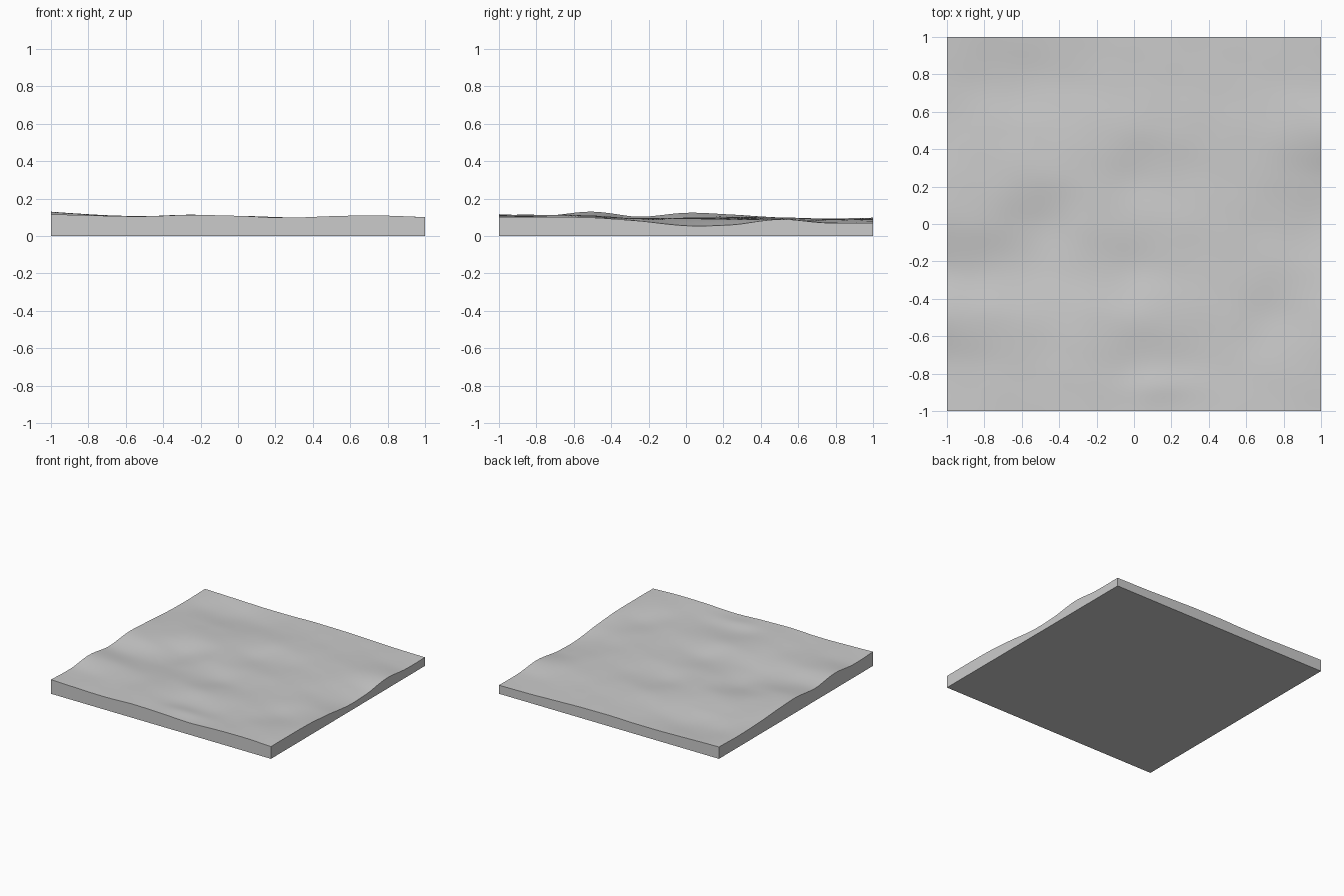
import bpy
import bmesh
import math

cube = bpy.data.objects.get("Cube")
if cube:
    bpy.data.objects.remove(cube, do_unlink=True)

# Stone colour
stone = bpy.data.materials.new("stone grey")
stone.use_nodes = True
grey = (0.6, 0.6, 0.6, 1.0)
stone.diffuse_color = grey
stone.node_tree.nodes["Principled BSDF"].inputs["Base Color"].default_value = grey

# Coarse height map in thousandths: rows run back to front, columns left to right
HEIGHTS = [
    [98, 92, 86, 85, 90, 88, 80, 73, 70],
    [93, 79, 74, 81, 91, 91, 85, 77, 70],
    [99, 95, 93, 94, 98, 97, 93, 91, 89],
    [114, 105, 102, 98, 83, 89, 93, 86, 60],
    [124, 104, 79, 97, 92, 96, 95, 82, 55],
    [103, 89, 84, 93, 83, 93, 96, 91, 80],
    [130, 113, 104, 109, 106, 100, 99, 86, 98],
    [109, 106, 105, 113, 96, 91, 99, 103, 101],
    [116, 109, 105, 113, 107, 97, 106, 109, 101],
]
LAST = len(HEIGHTS) - 1
CELLS = 96


def spline(values, t):
    """Smooth Catmull-Rom reading of evenly spaced values, t in 0..1."""
    i = min(int(t * LAST), LAST - 1)
    f = t * LAST - i
    b, c = values[i], values[i + 1]
    a = values[i - 1] if i > 0 else 2 * b - c
    d = values[i + 2] if i + 2 <= LAST else 2 * c - b
    return b + f / 2 * (c - a + f * (2*a - 5*b + 4*c - d + f * (3*(b - c) + d - a)))


def terrain_height(x, y):
    u, v = (x + 1) / 2, (1 - y) / 2
    height = spline([spline(row, u) for row in HEIGHTS], v)
    # Small mound close to the front edge
    mound = 9 * math.exp(-((x - 0.13) / 0.2) ** 2 - ((y + 0.87) / 0.08) ** 2)
    # Faint surface ripple
    ripple = 0.4 * math.sin(17 * x + 9 * y) * math.sin(21 * y - 6 * x)
    return (height + mound + ripple) / 1000


# Slab: flat grid extruded up, then the upper skin is shaped
bm = bmesh.new()
bmesh.ops.create_grid(bm, x_segments=CELLS, y_segments=CELLS, size=1)
rim = [e for e in bm.edges if e.is_boundary]
walls = bmesh.ops.extrude_edge_only(bm, edges=rim)["geom"]
base_loop = [e for e in walls if isinstance(e, bmesh.types.BMEdge)]
base_verts = {v for v in walls if isinstance(v, bmesh.types.BMVert)}
for v in bm.verts:
    v.co.z = 0 if v in base_verts else terrain_height(v.co.x, v.co.y)
bmesh.ops.contextual_create(bm, geom=[e for e in base_loop if e.is_boundary])
bmesh.ops.recalc_face_normals(bm, faces=bm.faces)

mesh = bpy.data.meshes.new("terrain_slab")
bm.to_mesh(mesh)
bm.free()
mesh.materials.append(stone)
slab = bpy.data.objects.new("terrain_slab", mesh)
bpy.context.collection.objects.link(slab)

# Smooth terrain with crisp outer edges
bpy.ops.object.select_all(action="DESELECT")
slab.select_set(True)
bpy.context.view_layer.objects.active = slab
bpy.ops.object.shade_smooth_by_angle(angle=math.radians(40))
